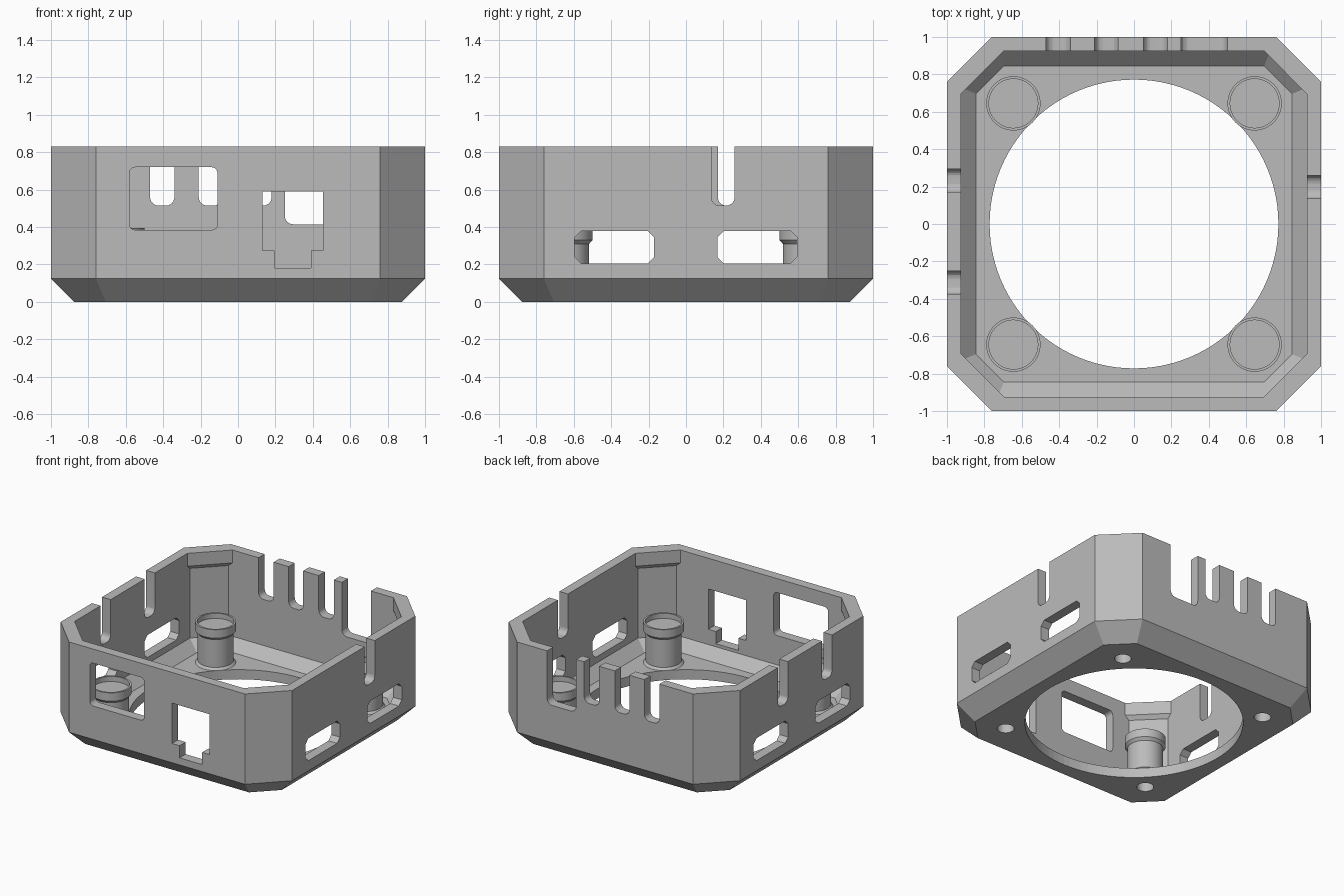
import bpy, bmesh, math
from mathutils import Matrix, Vector

cube = bpy.data.objects.get("Cube")
if cube:
    bpy.data.objects.remove(cube, do_unlink=True)

grey = bpy.data.materials.new("plain grey")
grey.use_nodes = True
colour = (0.5, 0.5, 0.5, 1)
grey.diffuse_color = colour
grey.node_tree.nodes["Principled BSDF"].inputs["Base Color"].default_value = colour

TOP, FLOOR, POST = 0.83, 0.075, 0.645


def make_object(name, bm):
    bmesh.ops.recalc_face_normals(bm, faces=bm.faces)
    mesh = bpy.data.meshes.new(name)
    bm.to_mesh(mesh)
    bm.free()
    mesh.materials.append(grey)
    obj = bpy.data.objects.new(name, mesh)
    bpy.context.collection.objects.link(obj)
    return obj


def smooth(obj):
    bpy.ops.object.select_all(action='DESELECT')
    obj.select_set(True)
    bpy.context.view_layer.objects.active = obj
    bpy.ops.object.shade_smooth_by_angle(angle=math.radians(25))


def octagon(bm, half, diagonal, z):
    """Square of given half width with corners cut along x + y = diagonal."""
    c = diagonal - half
    quarter = [Vector((half, c, z)), Vector((c, half, z))]
    return [bm.verts.new(Matrix.Rotation(k * math.pi / 2, 3, 'Z') @ p)
            for k in range(4) for p in quarter]


# Tray shell: outer bevel and wall, inner corner lips, inner wall and floor
bm = bmesh.new()
rings = [octagon(bm, *r) for r in (
    (0.875, 1.583, 0), (1, 1.76, 0.125), (1, 1.76, TOP),
    (0.925, 1.62, TOP), (0.925, 1.62, 0.73), (0.925, 1.654, 0.70),
    (0.925, 1.654, 0.156), (0.845, 1.541, FLOOR))]
for a, b in zip(rings, rings[1:]):
    for i in range(8):
        j = (i + 1) % 8
        bm.faces.new((a[i], a[j], b[j], b[i]))
bm.faces.new(rings[0])
bm.faces.new(rings[-1])
# merge coincident points where the lip meets the straight walls
bmesh.ops.remove_doubles(bm, verts=bm.verts, dist=0.0001)
shell = make_object("tray_shell", bm)


def rounded(a0, a1, b0, b1, r, segments):
    """Rectangle outline with rounded (or chamfered) corners."""
    points = []
    corners = ((a1 - r, b1 - r), (a0 + r, b1 - r), (a0 + r, b0 + r), (a1 - r, b0 + r))
    for k, (ca, cb) in enumerate(corners):
        for s in range(segments + 1):
            t = (k + s / segments) * math.pi / 2
            points.append((ca + r * math.cos(t), cb + r * math.sin(t)))
    return points


def prism(bm, outline, axis, lo, hi):
    """Extrude an outline in (x or y, z) along the other horizontal axis."""
    def place(p, d):
        return (p[0], d, p[1]) if axis == 'Y' else (d, p[0], p[1])
    near = [bm.verts.new(place(p, lo)) for p in outline]
    far = [bm.verts.new(place(p, hi)) for p in outline]
    bm.faces.new(near)
    bm.faces.new(far)
    for i in range(len(outline)):
        j = (i + 1) % len(outline)
        bm.faces.new((near[i], near[j], far[j], far[i]))


def cylinder(bm, x, y, radius, segments):
    bmesh.ops.create_cone(bm, cap_ends=True, segments=segments, radius1=radius,
                          radius2=radius, depth=0.4, matrix=Matrix.Translation((x, y, 0)))


cut = bmesh.new()
# Floor opening and screw holes
cylinder(cut, 0, 0, 0.772, 96)
for sx in (-1, 1):
    for sy in (-1, 1):
        cylinder(cut, sx * POST, sy * POST, 0.06, 32)
# Front window and stepped port
prism(cut, rounded(-0.58, -0.11, 0.385, 0.72, 0.03, 4), 'Y', -1.1, -0.8)
prism(cut, [(0.13, 0.59), (0.13, 0.275), (0.195, 0.275), (0.195, 0.18),
            (0.39, 0.18), (0.39, 0.275), (0.455, 0.275), (0.455, 0.59)], 'Y', -1.1, -0.8)
# Back slots, open at the rim
for x0, x1, z in ((-0.47, -0.34, 0.515), (-0.21, -0.085, 0.515),
                  (0.05, 0.18, 0.515), (0.25, 0.5, 0.415)):
    prism(cut, rounded(x0, x1, z, 1, 0.045, 6), 'Y', 0.8, 1.1)
# Side slots, open at the rim
for side, y in ((1, 0.135), (-1, 0.17), (-1, -0.375)):
    prism(cut, rounded(y, y + 0.125, 0.515, 1, 0.045, 6), 'X', side * 0.8, side * 1.1)
# Low chamfered side windows
for side in (-1, 1):
    for y in (-0.595, 0.168):
        prism(cut, rounded(y, y + 0.425, 0.205, 0.38, 0.035, 1), 'X', side * 0.8, side * 1.1)
cutter = make_object("cutter", cut)
cutter.hide_render = True

smooth(shell)
mod = shell.modifiers.new("openings", 'BOOLEAN')
mod.operation = 'DIFFERENCE'
mod.solver = 'EXACT'
mod.object = cutter
bpy.ops.object.modifier_move_to_index(modifier=mod.name, index=0)
bpy.ops.object.modifier_apply(modifier=mod.name)
bpy.data.objects.remove(cutter, do_unlink=True)
smooth(shell)

# Corner posts: hollow below, flared foot, collar with a shallow cup on top
profile = [(0, 0.30), (0.06, 0.30), (0.06, FLOOR), (0.143, FLOOR), (0.127, 0.092),
           (0.127, 0.31), (0.145, 0.33), (0.145, 0.395), (0.131, 0.395),
           (0.131, 0.355), (0, 0.355)]
for sx, side in ((-1, "right"), (1, "left")):
    for sy, end in ((-1, "front"), (1, "back")):
        bm = bmesh.new()
        verts = [bm.verts.new((r, 0, z)) for r, z in profile]
        edges = [bm.edges.new(pair) for pair in zip(verts, verts[1:])]
        bmesh.ops.spin(bm, geom=verts + edges, cent=(0, 0, 0), axis=(0, 0, 1),
                       angle=math.tau, steps=48, use_merge=True)
        bmesh.ops.remove_doubles(bm, verts=bm.verts, dist=0.0001)
        post = make_object(f"{end}_{side}_post", bm)
        post.location = (sx * POST, sy * POST, 0)
        smooth(post)
